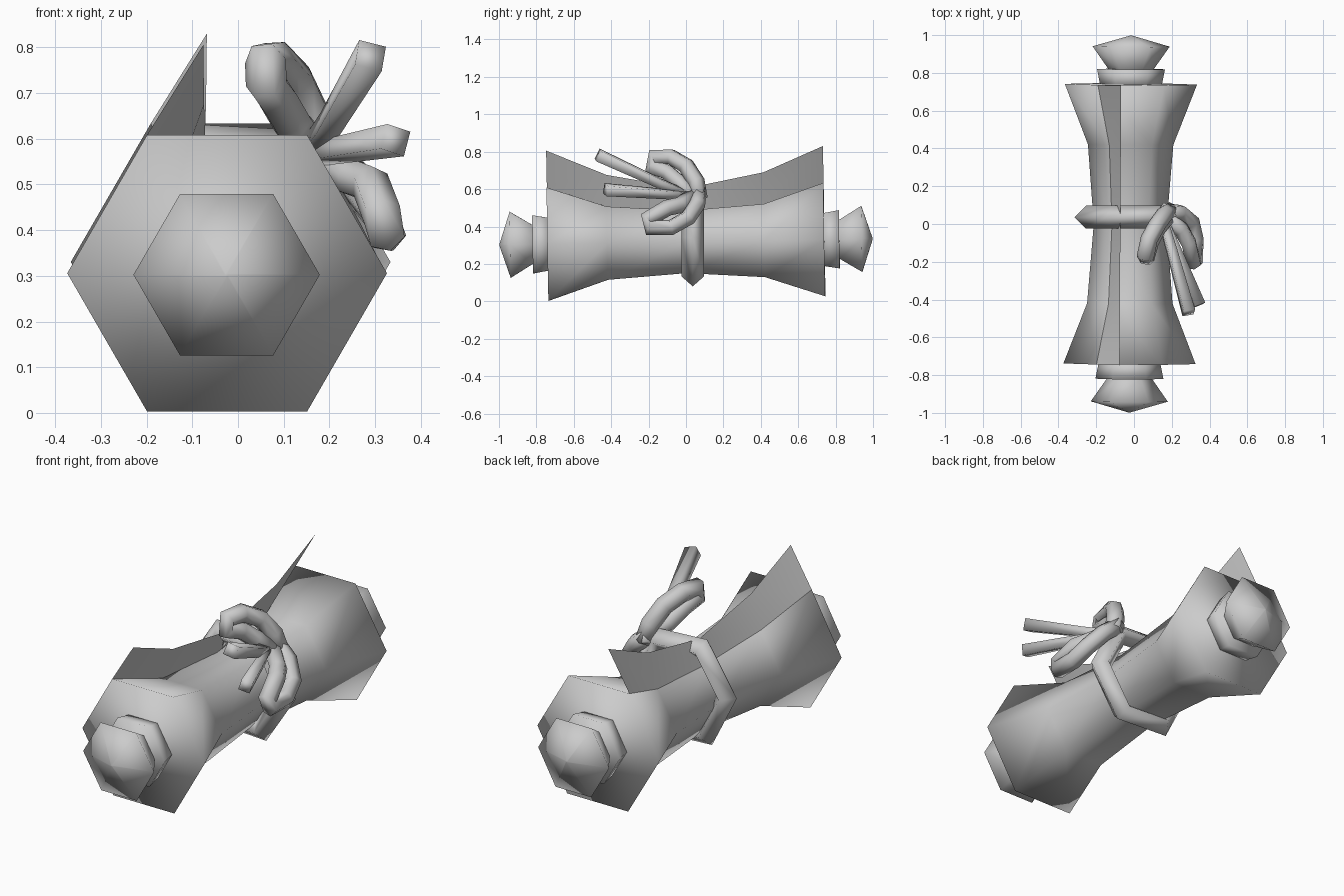
import bpy, bmesh, math
from mathutils import Vector, Matrix

if "Cube" in bpy.data.objects:
    bpy.data.objects.remove(bpy.data.objects["Cube"])

# slight tilt shared by the scroll parts
TILT = (Matrix.Translation((-0.02, 0, 0.318))
        @ Matrix.Rotation(math.radians(-0.3), 4, 'Z')
        @ Matrix.Rotation(math.radians(0.95), 4, 'X'))


def make(name, verts, faces, matrix=None, fix=True):
    mesh = bpy.data.meshes.new(name)
    mesh.from_pydata([tuple(v) for v in verts], [], faces)
    if fix:
        bm = bmesh.new()
        bm.from_mesh(mesh)
        bmesh.ops.recalc_face_normals(bm, faces=bm.faces)
        bm.to_mesh(mesh)
        bm.free()
    if matrix:
        mesh.transform(matrix)
    mesh.shade_smooth()
    ob = bpy.data.objects.new(name, mesh)
    bpy.context.collection.objects.link(ob)
    return ob


def skin(name, rings, matrix=None):
    """Join equal rings of points into a capped tube."""
    n = len(rings[0])
    verts = [p for ring in rings for p in ring]
    faces = [(i * n + j, i * n + (j + 1) % n, (i + 1) * n + (j + 1) % n, (i + 1) * n + j)
             for i in range(len(rings) - 1) for j in range(n)]
    faces += [tuple(range(n)), tuple(range(len(verts) - n, len(verts)))]
    return make(name, verts, faces, matrix)


def lathe(name, profile):
    """Six-sided turning about the y axis from (y, radius) pairs."""
    angles = [math.radians(60 * k) for k in range(6)]
    rings = [[(r * math.cos(a), y, r * math.sin(a)) for a in angles] for y, r in profile]
    return skin(name, rings, TILT)


def tube(name, path, radii, sides=6):
    pts = [Vector(p) for p in path]
    rings, side = [], None
    for i, p in enumerate(pts):
        t = (pts[min(i + 1, len(pts) - 1)] - pts[max(i - 1, 0)]).normalized()
        ref = side if side else Vector((0.5, 0, -0.86))
        side = (ref - t * ref.dot(t)).normalized()
        other = t.cross(side)
        r = radii[i] if isinstance(radii, list) else radii
        rings.append([p + r * (side * math.cos(2 * math.pi * k / sides)
                               + other * math.sin(2 * math.pi * k / sides))
                      for k in range(sides)])
    return skin(name, rings)


# rolled paper, pinched in the middle
lathe("paper_roll", [(-0.74, 0.35), (-0.42, 0.226), (0, 0.193), (0.42, 0.226), (0.74, 0.35)])

# collars and knobs at both ends
for label, s in (("front", -1), ("back", 1)):
    lathe(label + "_collar", [(s * 0.72, 0.16), (s * 0.82, 0.18)])
    lathe(label + "_knob", [(s * 0.80, 0.11), (s * 0.82, 0.12), (s * 0.94, 0.204), (s * 0.998, 0.004)])

# loose paper edge leaving the roll along its upper left side
verts = []
for y, r, top in ((-0.74, 0.35, 0.50), (-0.42, 0.226, 0.365), (0, 0.193, 0.285),
                  (0.42, 0.226, 0.365), (0.74, 0.35, 0.50)):
    verts += [(-r / 2, y, r * 0.866), (-0.052, y, top)]
make("paper_flap", verts, [(2 * i, 2 * i + 1, 2 * i + 3, 2 * i + 2) for i in range(4)], TILT, False)

# ribbon band
bpy.ops.mesh.primitive_torus_add(major_segments=6, minor_segments=4,
                                 major_radius=0.25, minor_radius=0.061)
band = bpy.context.object
band.name = "ribbon_band"
band.data.transform(Matrix.Translation((-0.005, 0.036, 0.357))
                    @ Matrix.Rotation(math.radians(3), 4, 'Y')
                    @ Matrix.Rotation(math.radians(90), 4, 'X'))
band.data.shade_smooth()

# bow loops
tube("upper_bow_loop", [(0.19, 0.07, 0.55), (0.165, 0.055, 0.64), (0.125, 0.0, 0.725),
                        (0.08, -0.08, 0.772), (0.06, -0.175, 0.77), (0.062, -0.185, 0.72),
                        (0.085, -0.1, 0.69), (0.12, -0.03, 0.63), (0.17, 0.03, 0.57)], 0.046)
tube("lower_bow_loop", [(0.16, 0.07, 0.59), (0.245, 0.06, 0.52), (0.305, 0.01, 0.445),
                        (0.325, -0.08, 0.395), (0.322, -0.2, 0.395), (0.315, -0.21, 0.435),
                        (0.29, -0.1, 0.50), (0.25, -0.03, 0.515), (0.18, 0.03, 0.56)], 0.044)

# ribbon tails
tube("upper_tail", [(0.15, 0.03, 0.56), (0.2, -0.14, 0.63), (0.29, -0.47, 0.782)], [0.03, 0.034, 0.043], 4)
tube("lower_tail", [(0.15, 0.03, 0.565), (0.22, -0.13, 0.575), (0.345, -0.43, 0.597)], [0.03, 0.032, 0.04], 4)
